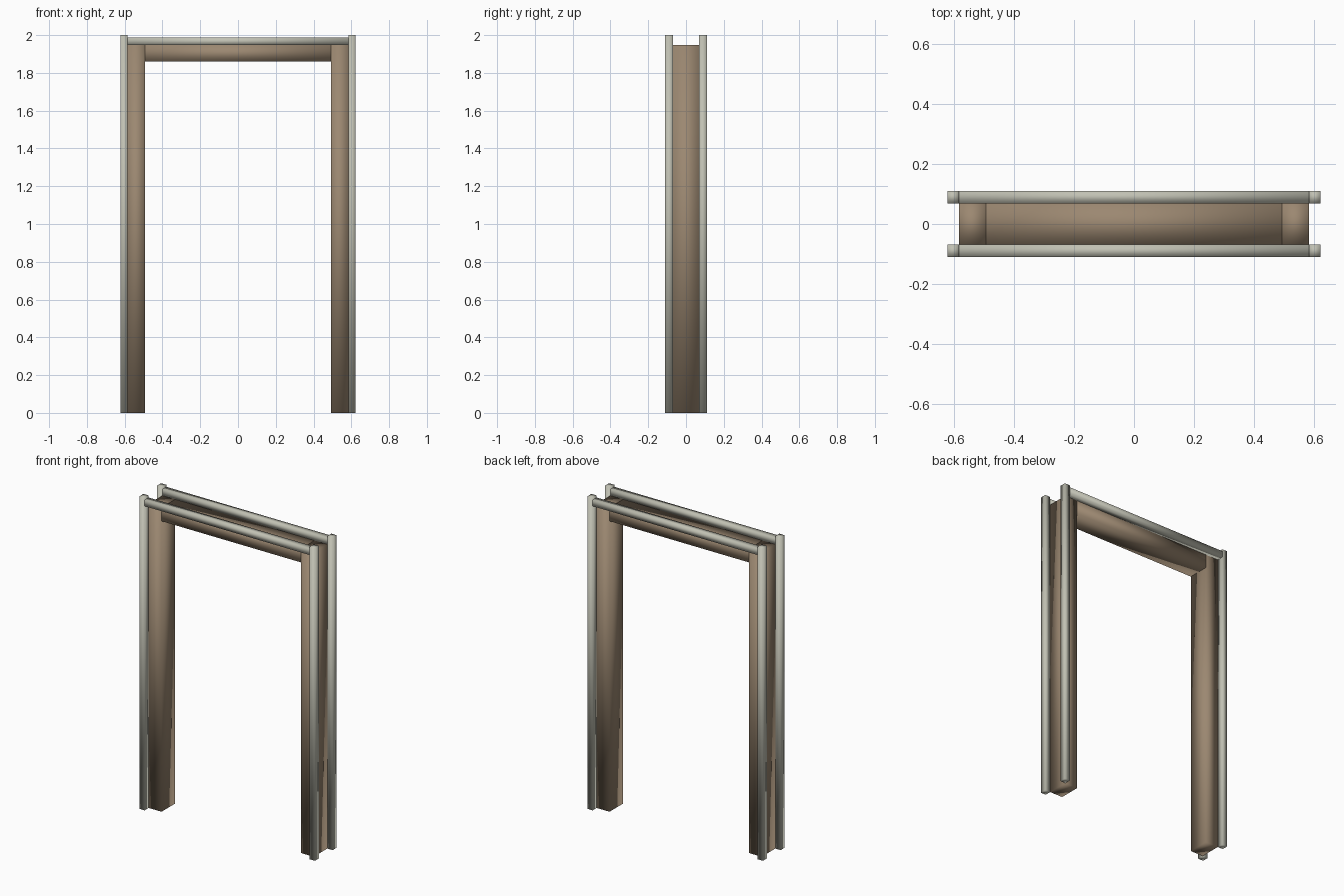
import bpy

default = bpy.data.objects.get("Cube")
if default:
    bpy.data.objects.remove(default, do_unlink=True)


def material(name, rgb):
    m = bpy.data.materials.new(name)
    m.use_nodes = True
    m.diffuse_color = (*rgb, 1)
    m.node_tree.nodes["Principled BSDF"].inputs["Base Color"].default_value = (*rgb, 1)
    return m


wood = material("brown_wood", (0.33, 0.245, 0.165))
trim = material("pale_grey_trim", (0.53, 0.53, 0.45))


def bar(name, low, high, mat):
    """Softly shaded box between two opposite corners."""
    centre = [(a + b) / 2 for a, b in zip(low, high)]
    bpy.ops.mesh.primitive_cube_add(size=1, location=centre)
    ob = bpy.context.object
    ob.name = name
    ob.scale = [b - a for a, b in zip(low, high)]
    bpy.ops.object.transform_apply(location=False, rotation=False, scale=True)
    ob.data.materials.append(mat)
    bpy.ops.object.shade_smooth()
    return ob


# Shared dimensions of the door frame
INNER, OUTER, EDGE = 0.493, 0.584, 0.622
DEPTH, FACE = 0.069, 0.11
HEAD_LOW, HEAD_TOP, RAIL_TOP, HEIGHT = 1.86, 1.947, 1.987, 2.0


def span(sign, a, b):
    return sorted((sign * a, sign * b))


# Wooden jambs and the lintel between them
for side, s in (("left", 1), ("right", -1)):
    x0, x1 = span(s, INNER, OUTER)
    bar(side + "_jamb", (x0, -DEPTH, 0), (x1, DEPTH, HEAD_TOP), wood)
bar("lintel", (-INNER, -DEPTH, HEAD_LOW), (INNER, DEPTH, HEAD_TOP), wood)

# Trim posts at the four corners, with a rail over the lintel on each face
for face, f in (("front", -1), ("back", 1)):
    y0, y1 = span(f, DEPTH, FACE)
    for side, s in (("left", 1), ("right", -1)):
        x0, x1 = span(s, OUTER, EDGE)
        bar(f"{face}_{side}_trim_post", (x0, y0, 0), (x1, y1, HEIGHT), trim)
    bar(face + "_trim_rail", (-OUTER, y0, HEAD_TOP), (OUTER, y1, RAIL_TOP), trim)
